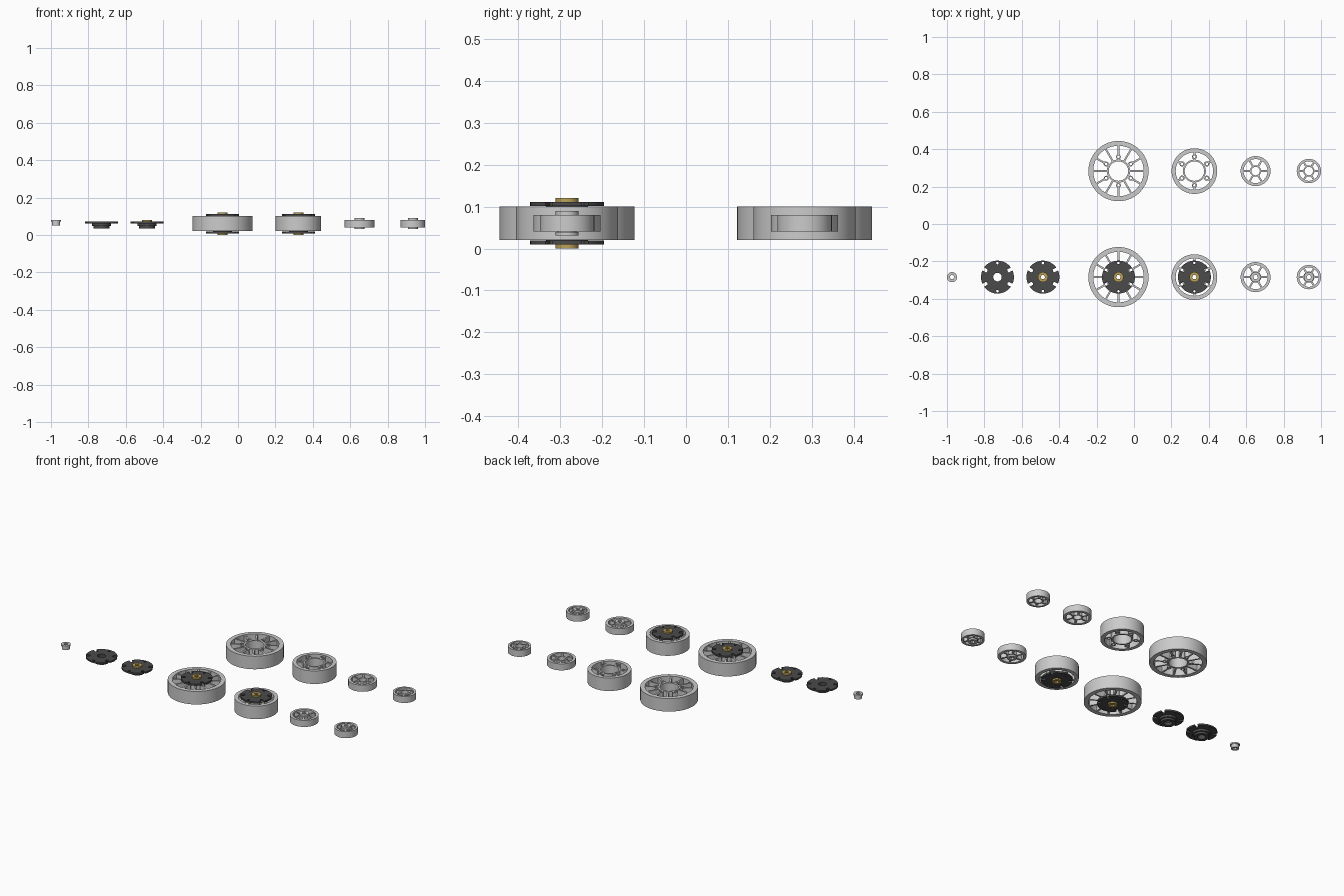
import bpy, bmesh, math
from math import sin, cos, pi, radians, asin, sqrt

if "Cube" in bpy.data.objects:
    bpy.data.objects.remove(bpy.data.objects["Cube"])


def material(name, rgb):
    m = bpy.data.materials.new(name)
    m.diffuse_color = (*rgb, 1)
    m.use_nodes = True
    m.node_tree.nodes["Principled BSDF"].inputs["Base Color"].default_value = m.diffuse_color
    return m


DARK = material("dark_plastic", (0.07, 0.07, 0.07))
GOLD = material("brass", (0.50, 0.36, 0.10))
BACK, FRONT = 0.283, -0.284


def circle(r, n=64, cx=0, cy=0, turn=0):
    return [(cx + r * cos(2 * pi * i / n + turn), cy + r * sin(2 * pi * i / n + turn))
            for i in range(n)]


def polar_hole(r, dist, angle, n=16):
    return circle(r, n, dist * cos(angle), dist * sin(angle))


def pocket(r0, r1, a0, a1, w0, w1):
    """Opening between two spokes; w0/w1 give each spoke's half width at a radius."""
    steps = 10
    rs = [r0 + (r1 - r0) * i / steps for i in range(steps + 1)]
    low = [(r, a0 + asin(w0(r) / r)) for r in rs]
    high = [(r, a1 - asin(w1(r) / r)) for r in rs]

    def arc(p, q):
        return [(p[0], p[1] + (q[1] - p[1]) * i / 8) for i in range(1, 8)]
    pts = low + arc(low[-1], high[-1]) + high[::-1] + arc(high[0], low[0])
    return [(r * cos(a), r * sin(a)) for r, a in pts]


def build(name, plates, loc, mat=None):
    """Join flat extruded outlines (first loop outer, others holes) into one part."""
    bm = bmesh.new()
    for loops, z0, z1 in plates:
        cu = bpy.data.curves.new("outline", 'CURVE')
        cu.dimensions, cu.fill_mode, cu.extrude = '2D', 'BOTH', (z1 - z0) / 2
        for loop in loops:
            s = cu.splines.new('POLY')
            s.points.add(len(loop) - 1)
            for p, (x, y) in zip(s.points, loop):
                p.co = (x, y, 0, 1)
            s.use_cyclic_u = True
        tmp = bpy.data.objects.new("outline", cu)
        bpy.context.collection.objects.link(tmp)
        dg = bpy.context.evaluated_depsgraph_get()
        me = bpy.data.meshes.new_from_object(tmp.evaluated_get(dg))
        for v in me.vertices:
            v.co.z += (z0 + z1) / 2
        bm.from_mesh(me)
        bpy.data.objects.remove(tmp)
        bpy.data.meshes.remove(me)
    bmesh.ops.remove_doubles(bm, verts=bm.verts, dist=1e-5)
    bmesh.ops.recalc_face_normals(bm, faces=bm.faces)
    mesh = bpy.data.meshes.new(name)
    bm.to_mesh(mesh)
    bm.free()
    if mat:
        mesh.materials.append(mat)
    ob = bpy.data.objects.new(name, mesh)
    bpy.context.collection.objects.link(ob)
    ob.location = loc
    bpy.ops.object.select_all(action='DESELECT')
    ob.select_set(True)
    bpy.context.view_layer.objects.active = ob
    bpy.ops.object.shade_smooth_by_angle(angle=radians(30))
    return ob


def flip(plates):
    return [(loops, -z1, -z0) for loops, z0, z1 in plates]


def shift(plates, dz):
    return [(loops, z0 + dz, z1 + dz) for loops, z0, z1 in plates]


def wheel(name, x, y, r, rim, bore, hub, half, spoke, boss=None, mid=False):
    """Rim ring plus a slightly recessed spoked web; boss = (distance, radius, hole)."""
    def thin(q):
        return spoke

    def wide(q):
        d = boss[1] ** 2 - (q - boss[0]) ** 2 if boss else 0
        return max(spoke, sqrt(max(d, 0)))
    web = [circle(rim + 0.0015), circle(bore, 48)]
    start = pi / 6 if boss else 0
    for k in range(6):
        a = start + k * pi / 3
        if boss:
            web.append(polar_hole(boss[2], boss[0], a))
        if mid:
            web.append(pocket(hub, rim, a, a + pi / 6, wide, thin))
            web.append(pocket(hub, rim, a + pi / 6, a + pi / 3, thin, wide))
        else:
            web.append(pocket(hub, rim, a, a + pi / 3, wide, wide))
    build(name, [([circle(r, 72), circle(rim, 72)], -half, half),
                 (web, -half + 0.003, half - 0.003)], (x, y, 0.06))


# Hub: notched outer plate (underside at z = 0) with a stepped boss below
def hub_outline(r=0.088, depth=0.066, half=0.009):
    pts = []
    da = asin(half / r)
    di = asin(half / depth)
    slots = [radians(a) for a in (30, 150, 210, 330)]
    for i, a in enumerate(slots):
        nxt = slots[(i + 1) % 4] + (2 * pi if i == 3 else 0)
        pts += [(r, a - da), (depth, a - di), (depth - 0.004, a),
                (depth, a + di)]
        s, e = a + da, nxt - da
        pts += [(r, s + (e - s) * j / 18) for j in range(18)]
    return [(q * cos(a), q * sin(a)) for q, a in pts]


plate = [hub_outline(), circle(0.0228, 32)]
plate += [polar_hole(0.007, 0.075, radians(a)) for a in (90, 270)]
HUB = [(plate, 0, 0.010),
       ([circle(0.05, 48), circle(0.0228, 32)], -0.014, 0.001),
       ([circle(0.042, 48), circle(0.0228, 32)], -0.027, -0.013)]

# Adapter: flange (underside at z = 0) with a thinner body and a hex bore
hexagon = circle(0.0125, 6)
ADAPTER = [([circle(0.027, 40), hexagon], 0, 0.009),
           ([circle(0.0222, 40), hexagon], -0.02, 0.0005)]

# Bare wheels behind, fitted wheels in front
for row, y in (("bare", BACK), ("fitted", FRONT)):
    wheel(row + "_extra_large_wheel", -0.083, y, 0.161, 0.135, 0.052, 0.062, 0.04,
          0.005, (0.076, 0.013, 0.007), True)
    wheel(row + "_large_wheel", 0.323, y, 0.122, 0.100, 0.052, 0.061, 0.04,
          0.006, (0.077, 0.014, 0.007))
    wheel(row + "_medium_wheel", 0.65, y, 0.08, 0.064, 0.0225, 0.030, 0.02, 0.005)
    wheel(row + "_small_wheel", 0.935, y, 0.065, 0.052, 0.0225, 0.030, 0.02, 0.005)

# Hubs and brass adapters on both faces of the two larger wheels
for size, x in (("extra_large", -0.083), ("large", 0.323)):
    for side, fn in (("top", lambda p: p), ("bottom", flip)):
        build(f"{size}_{side}_hub", fn(shift(HUB, 0.041)), (x, FRONT, 0.06), DARK)
        build(f"{size}_{side}_adapter", fn(shift(ADAPTER, 0.051)), (x, FRONT, 0.06), GOLD)

# Plain adapters on both faces of the two smaller wheels
for size, x in (("medium", 0.65), ("small", 0.935)):
    for side, fn in (("top", lambda p: p), ("bottom", flip)):
        build(f"{size}_{side}_adapter", fn(shift(ADAPTER, 0.0205)), (x, FRONT, 0.06))

# Loose parts: hub with adapter, bare hub, adapter
build("loose_fitted_hub", HUB, (-0.487, FRONT, 0.062), DARK)
build("loose_hub_adapter", ADAPTER, (-0.487, FRONT, 0.0722), GOLD)
build("loose_hub", HUB, (-0.73, FRONT, 0.062), DARK)
build("loose_adapter", ADAPTER, (-0.973, FRONT, 0.071))
